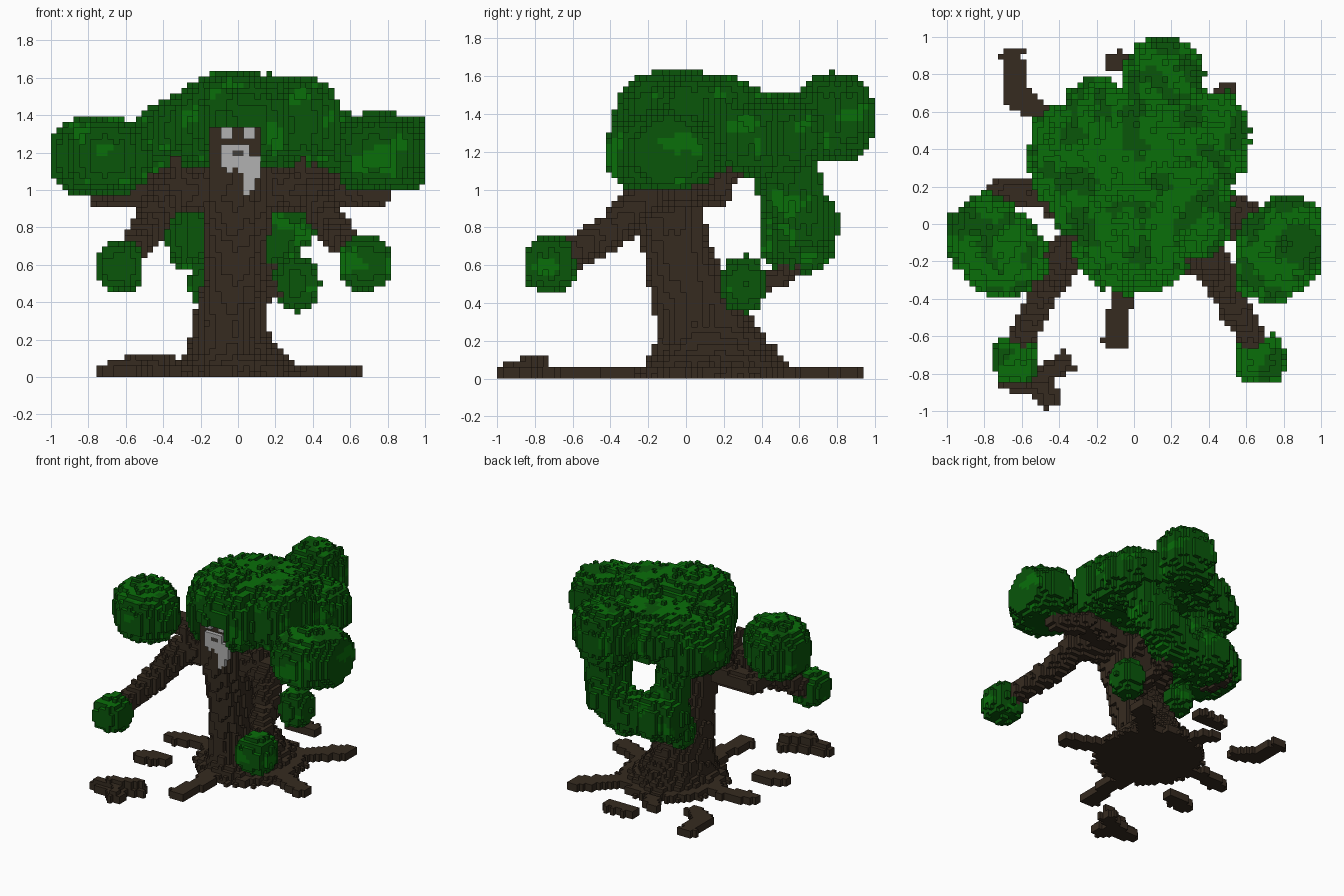
import bpy, bmesh, math, random
from mathutils import Vector, noise

if "Cube" in bpy.data.objects:
    bpy.data.objects.remove(bpy.data.objects["Cube"], do_unlink=True)

random.seed(4)
V = 2 / 66                      # block size
JITTER = {(i, j): random.uniform(-1, 1) for i in range(-40, 41) for j in range(-40, 41)}


def material(name, rgb):
    m = bpy.data.materials.new(name)
    col = [((c / 255 + 0.055) / 1.055) ** 2.4 for c in rgb] + [1]
    m.diffuse_color = col
    m.use_nodes = True
    bsdf = m.node_tree.nodes["Principled BSDF"]
    bsdf.inputs["Base Color"].default_value = col
    bsdf.inputs["Roughness"].default_value = 0.9
    return m


BARK = material("bark brown", (54, 43, 32))
LEAF = material("leaf green", (9, 86, 10))
LEAF_LIGHT = material("light leaf green", (9, 111, 10))
MASK = material("pale grey", (177, 177, 177))
DARK = material("dark grey", (66, 62, 58))


def fill(lo, hi, test):
    """Blocks inside a bounding box whose centre passes the test."""
    rng = [range(math.floor(a / V), math.ceil(b / V) + 1) for a, b in zip(lo, hi)]
    out = set()
    for i in rng[0]:
        for j in rng[1]:
            if not (-33 <= i < 33 and -33 <= j < 33):
                continue
            n = JITTER[i, j]
            for k in rng[2]:
                if k >= 0 and test((i + .5) * V, (j + .5) * V, (k + .5) * V, n):
                    out.add((i, j, k))
    return out


def blob(c, r, p=2.3, rough=0.07, turn=0):
    """Rounded clump with ragged strands, optionally turned about z (degrees)."""
    co, si = math.cos(math.radians(turn)), math.sin(math.radians(turn))

    def test(x, y, z, n):
        dx, dy = x - c[0], y - c[1]
        return (abs((dx * co + dy * si) / r[0]) ** p + abs((dy * co - dx * si) / r[1]) ** p
                + abs((z - c[2]) / r[2]) ** p) < 1 + rough * n * p
    w = max(r[0], r[1]) * (1.5 if turn else 1.1)
    pad = (w, w, r[2] * 1.1)
    return fill([a - b for a, b in zip(c, pad)], [a + b for a, b in zip(c, pad)], test)


def limb(path, r0, r1, rough=0.008):
    """Tapered round branch along a few points."""
    pts = [Vector(p) for p in path]
    out = set()
    count = len(pts) - 1
    for s in range(count):
        a, b = pts[s], pts[s + 1]
        d = b - a

        def test(x, y, z, n):
            q = Vector((x, y, z))
            t = max(0, min(1, (q - a).dot(d) / d.length_squared))
            r = r0 + (r1 - r0) * (s + t) / count
            return (q - a - d * t).length < r + rough * n
        m = max(r0, r1) + rough
        out |= fill([min(a[i], b[i]) - m for i in range(3)],
                    [max(a[i], b[i]) + m for i in range(3)], test)
    return out


def root(path, w, layers=2):
    """Flat root lying on the ground, narrower in its upper layers."""
    out = set()
    for (ax, ay), (bx, by) in zip(path, path[1:]):
        a, d = Vector((ax, ay)), Vector((bx - ax, by - ay))

        def test(x, y, z, n):
            q = Vector((x, y))
            t = max(0, min(1, (q - a).dot(d) / d.length_squared))
            return z < layers * V and (q - a - d * t).length < w + 0.01 * n - (0.03 if z > 2 * V else 0)
        out |= fill((min(ax, bx) - w, min(ay, by) - w, 0),
                    (max(ax, bx) + w, max(ay, by) + w, layers * V), test)
    return out


# Trunk profile: height, centre x, centre y, half width, half depth
PROFILE = [(0, .0, .17, .41, .42), (.06, .0, .17, .38, .4), (.07, -.01, .16, .3, .37),
           (.14, -.02, .16, .24, .32), (.28, -.045, .11, .19, .26), (.5, -.02, .02, .17, .21),
           (.72, -.01, -.06, .17, .18), (.95, 0, -.1, .2, .2), (1.1, 0, -.1, .2, .19), (1.2, 0, -.1, .15, .15)]


def trunk_test(x, y, z, n):
    for a, b in zip(PROFILE, PROFILE[1:]):
        if a[0] <= z < b[0]:
            t = (z - a[0]) / (b[0] - a[0])
            _, cx, cy, rx, ry = [u + (v - u) * t for u, v in zip(a, b)]
            return ((x - cx) / rx) ** 2 + ((y - cy) / ry) ** 2 < 1 + .12 * n
    return False


parts = {}
parts["trunk"] = fill((-.48, -.4, 0), (.48, .65, 1.2), trunk_test)
FACE_J = -9                     # front layer of the face column
parts["face_column"] = {(i, j, k) for i in range(-5, 4) for j in range(FACE_J, 0) for k in range(31, 44)}

# Arms and the branches that carry the foliage
parts["right_arm"] = limb([(-.12, -.08, 1.02), (-.38, -.17, .97), (-.48, -.36, .79), (-.62, -.66, .61)], .12, .07)
parts["left_arm"] = limb([(.12, -.08, 1.02), (.4, -.18, .99), (.5, -.38, .8), (.65, -.66, .64)], .12, .07)
parts["right_branch"] = limb([(-.15, -.05, 1.02), (-.34, .04, 1.02), (-.45, .16, 1.0), (-.72, .17, .98), (-.74, .0, .99)], .11, .06)
parts["left_branch"] = limb([(.15, -.05, 1.02), (.4, 0, 1.04), (.55, .08, 1.0), (.76, -.02, .97)], .11, .06)
parts["back_branch"] = limb([(.03, .02, .9), (.06, .16, 1.0), (.06, .3, 1.14), (.08, .45, 1.25)], .05, .04)
parts["low_left_branch"] = limb([(.05, .15, .42), (.2, .28, .47), (.2, .5, .53), (.15, .6, .62)], .05, .045)
parts["low_right_branch"] = limb([(-.08, .12, .45), (-.17, .3, .5)], .05, .04)
for side in (-1, 1):            # short twigs rising from the shoulders
    name = "right_twig" if side < 0 else "left_twig"
    parts[name] = limb([(.3 * side, -.17, 1.05), (.34 * side, -.22, 1.15)], .05, .03)

# Roots
roots = [([(.2, .12), (.45, .02), (.61, -.06)], .06, 2), ([(.2, .4), (.42, .62), (.49, .69)], .07, 2),
         ([(-.1, -.1), (-.06, -.42), (-.1, -.61)], .06, 2), ([(-.28, .15), (-.5, .21), (-.69, .16)], .06, 2),
         ([(-.54, -.2), (-.69, -.25)], .06, 2), ([(-.12, .62), (-.2, .69)], .05, 2),
         ([(-.1, .87), (.08, .87)], .05, 2), ([(-.5, .6), (-.63, .68), (-.65, .89)], .06, 2),
         ([(-.66, -.84), (-.5, -.87), (-.46, -.93)], .06, 3), ([(-.56, -.84), (-.37, -.75)], .06, 4)]
for n, (path, w, layers) in enumerate(roots):
    parts[f"root_{n + 1}"] = root(path, w, layers)

# Face: eye plates, mask tapering to a beard, small mouth
mask = {(i, FACE_J - 1, k) for s in (-3, 1) for i in (s, s + 1) for k in (42, 43)}
ROWS = [(1, 2), (0, 3), (-1, 3), (-1, 4), (-2, 4), (-3, 4), (-3, 4), (-3, 2), (-3, 2)]
for n, (a, b) in enumerate(ROWS):
    mask |= {(i, FACE_J - 1, 32 + n) for i in range(a, b)}
mouth = {(-1, FACE_J - 1, 39), (0, FACE_J - 1, 39)}
parts["mask"], parts["mouth"] = mask - mouth, mouth

# Foliage
crown = blob((-.01, -.05, 1.35), (.32, .32, .275), 2.5, .05)
for c, r, p in [((.26, .09, 1.36), (.27, .28, .245), 3), ((0, .39, 1.33), (.52, .35, .19), 2.3),
                ((-.31, .36, 1.26), (.27, .3, .2), 2.3), ((-.23, .12, 1.33), (.22, .21, .19), 2.3),
                ((.36, .45, 1.27), (.26, .28, .2), 2.5), ((.16, .79, 1.38), (.22, .2, .23), 2.4)]:
    crown |= blob(c, r, p)
crown = {b for b in crown if not (-5 <= b[0] < 4 and b[2] < 44 and b[1] < 0)}
parts["crown"] = crown
parts["right_foliage"] = blob((-.745, -.12, 1.18), (.295, .23, .205), 2.6, .05, -45)
parts["left_foliage"] = {b for b in blob((.78, -.135, 1.2), (.3, .245, .205), 2.6, .05, 45) if b[0] >= 18}
parts["right_hand_foliage"] = blob((-.63, -.72, .59), (.125, .13, .125), 2.8)
parts["left_hand_foliage"] = blob((.68, -.72, .61), (.13, .13, .14), 3, .05)
parts["back_drape"] = (limb([(.33, .52, 1.17), (.3, .56, 1.0), (.26, .65, .82), (.14, .62, .72), (0, .58, .7)], .165, .15, .015)
                       | limb([(-.2, .6, .75), (-.23, .52, .92), (-.23, .47, 1.15)], .14, .11, .015)
                       | blob((-.2, .59, .75), (.18, .2, .19)))
parts["left_low_foliage"] = blob((.315, .31, .5), (.12, .12, .15), 2.4)
parts["right_low_foliage"] = blob((-.17, .31, .5), (.095, .11, .12))

# Give every block one owner so no surfaces overlap
taken = set()
for name in parts:
    parts[name] -= taken
    taken |= parts[name]

# Outward directions with the four corners of each block side
SIDES = []
for axis in range(3):
    u, w = (axis + 1) % 3, (axis + 2) % 3
    for s in (0, 1):
        corners = []
        for cu, cw in ((0, 0), (1, 0), (1, 1), (0, 1)):
            c = [0, 0, 0]
            c[axis], c[u], c[w] = s, cu, cw
            corners.append(tuple(c))
        d = [0, 0, 0]
        d[axis] = 1 if s else -1
        SIDES.append((tuple(d), corners if s else corners[::-1]))


def emit(name, blocks):
    """Mesh the exposed block sides of one part."""
    leafy = any(w in name for w in ("foliage", "crown", "drape"))
    bm = bmesh.new()
    verts = {}
    for b in sorted(blocks):
        for d, corners in SIDES:
            if (b[0] + d[0], b[1] + d[1], b[2] + d[2]) in taken:
                continue
            quad = []
            for c in corners:
                key = (b[0] + c[0], b[1] + c[1], b[2] + c[2])
                if key not in verts:
                    verts[key] = bm.verts.new([q * V for q in key])
                quad.append(verts[key])
            f = bm.faces.new(quad)
            if leafy:   # lighter patches, mostly on upward faces
                patch = noise.noise(Vector(b) * 0.23 + Vector((.3, .7, .1)))
                f.material_index = int(patch > (-.1 if d[2] > 0 else .36))
    me = bpy.data.meshes.new(name)
    bm.to_mesh(me)
    bm.free()
    mats = [LEAF, LEAF_LIGHT] if leafy else [{"mask": MASK, "mouth": DARK}.get(name, BARK)]
    for m in mats:
        me.materials.append(m)
    bpy.context.collection.objects.link(bpy.data.objects.new(name, me))


for name, blocks in parts.items():
    if blocks:
        emit(name, blocks)
